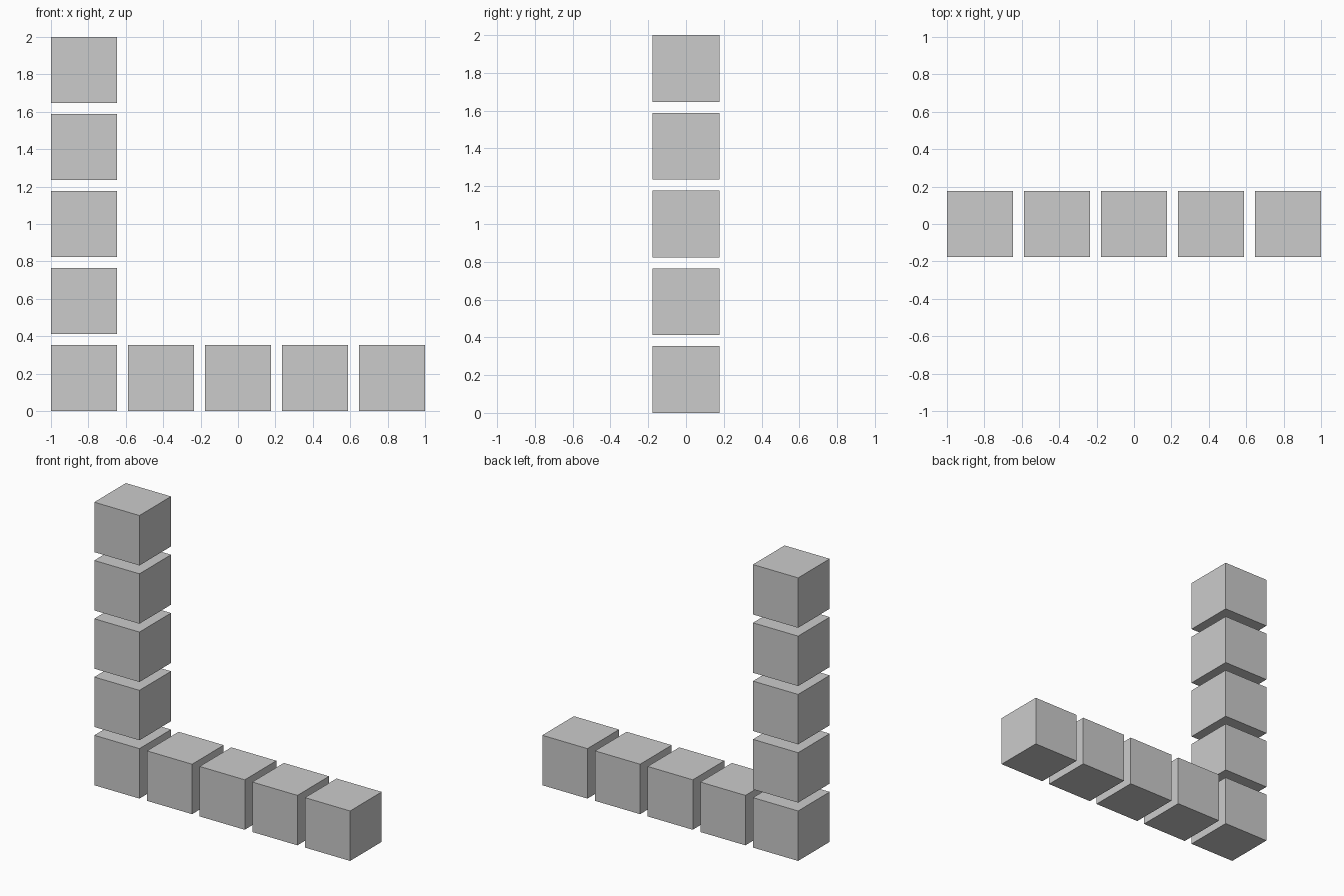
import bpy

if "Cube" in bpy.data.objects:
    bpy.data.objects.remove(bpy.data.objects["Cube"])

UNIT = 2 / 34          # gap between neighbouring cubes
SIZE = 6 * UNIT        # cube edge
PITCH = 7 * UNIT       # centre-to-centre spacing
COUNT = 5


def cube(name, column, row):
    x = -1 + SIZE / 2 + column * PITCH
    z = SIZE / 2 + row * PITCH
    bpy.ops.mesh.primitive_cube_add(size=SIZE, location=(x, 0, z))
    bpy.context.object.name = name


# Corner cube shared by both arms
cube("corner_cube", 0, 0)

# Horizontal arm to the right, vertical arm upwards
for i in range(1, COUNT):
    cube(f"base_cube_{i}", i, 0)
    cube(f"tower_cube_{i}", 0, i)
